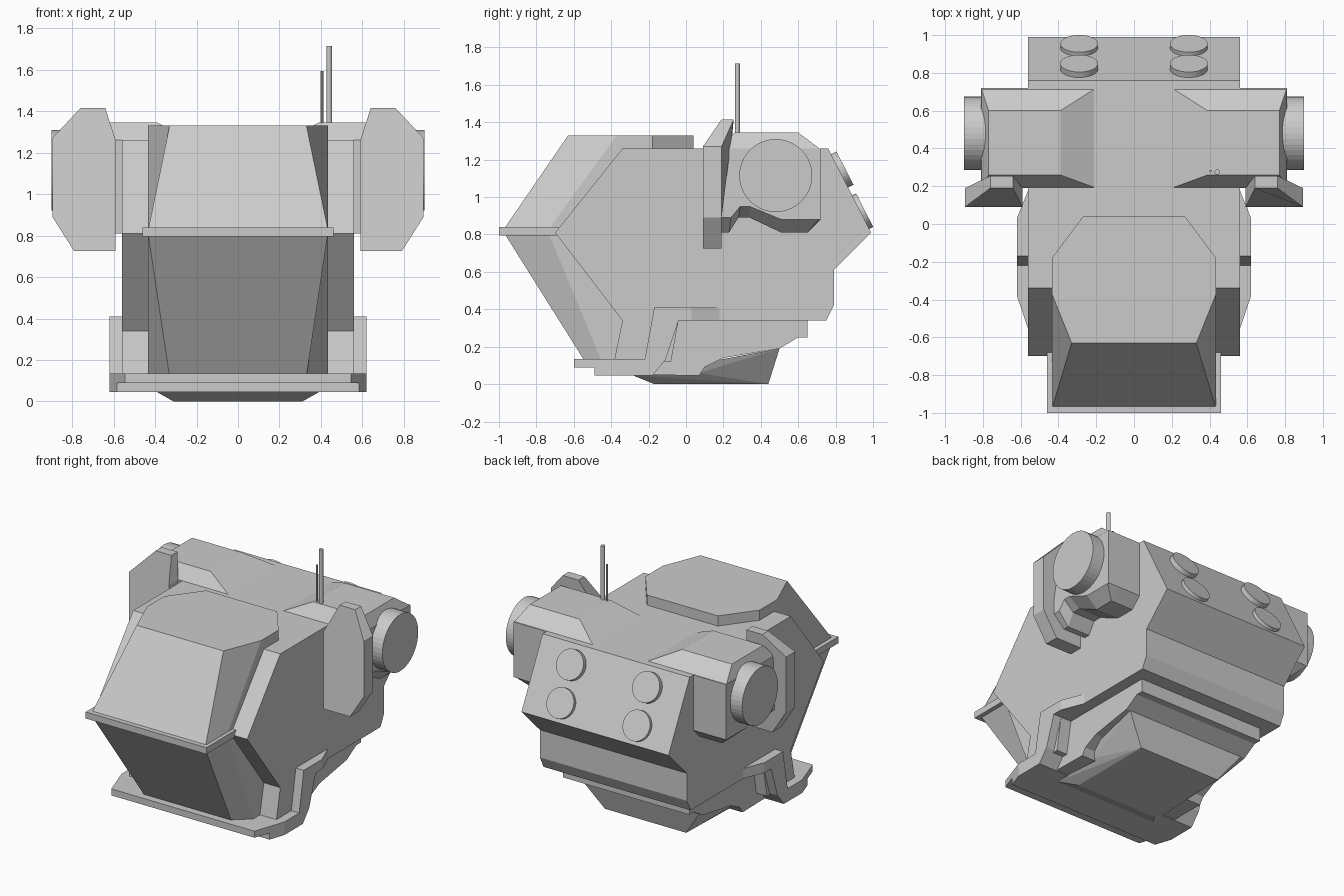
import bpy, bmesh, math
from mathutils import Matrix, Vector

cube = bpy.data.objects.get("Cube")
if cube:
    bpy.data.objects.remove(cube)

grey = bpy.data.materials.new("light_grey")
grey.use_nodes = True
COLOUR = (0.6, 0.6, 0.6, 1)
grey.diffuse_color = COLOUR
grey.node_tree.nodes["Principled BSDF"].inputs["Base Color"].default_value = COLOUR


def finish(name, bm, mirror=False):
    bmesh.ops.recalc_face_normals(bm, faces=bm.faces)
    mesh = bpy.data.meshes.new(name)
    bm.to_mesh(mesh)
    bm.free()
    mesh.materials.append(grey)
    obj = bpy.data.objects.new(name, mesh)
    bpy.context.collection.objects.link(obj)
    if mirror:
        obj.modifiers.new("Mirror", 'MIRROR').use_mirror_merge = False
    return obj


def loft_mesh(layers):
    """Skin equal-length rings of points and cap both ends."""
    bm = bmesh.new()
    rings = [[bm.verts.new(p) for p in layer] for layer in layers]
    n = len(rings[0])
    for a, b in zip(rings, rings[1:]):
        for i in range(n):
            j = (i + 1) % n
            bm.faces.new((a[i], a[j], b[j], b[i]))
    bm.faces.new(rings[0])
    bm.faces.new(rings[-1])
    return bm


def side_prism(profile, half):
    return loft_mesh([[(x, y, z) for y, z in profile] for x in (-half, half)])


def flat_ring(half_outline, z):
    """Symmetric horizontal ring from the +x half of its outline."""
    return [(x, y, z) for x, y in half_outline] + [(-x, y, z) for x, y in reversed(half_outline)]


def box(name, lo, hi):
    ring = [(lo[0], lo[1]), (hi[0], lo[1]), (hi[0], hi[1]), (lo[0], hi[1])]
    return finish(name, loft_mesh([[(x, y, z) for x, y in ring] for z in (lo[2], hi[2])]))


def cylinder(name, radius, start, end, sides, mirror=False):
    start, end = Vector(start), Vector(end)
    axis = end - start
    turn = axis.to_track_quat('Z', 'Y').to_matrix().to_4x4()
    bm = bmesh.new()
    bmesh.ops.create_cone(bm, cap_ends=True, segments=sides, radius1=radius, radius2=radius,
                          depth=axis.length, matrix=Matrix.Translation((start + end) / 2) @ turn)
    return finish(name, bm, mirror)


# Main hull
hull = [(-.34, 1.26), (.76, 1.26), (.99, .81), (.79, .61), (.79, .42), (.75, .34),
        (-.04, .34), (-.08, .12), (-.385, .12), (-.34, .34), (-.70, .81)]
finish("hull", side_prism(hull, .56))

# Stepped belly under the hull
belly = [(-.2, .4), (-.2, .05), (.07, .045), (.1, .09), (.2, .14), (.5, .19),
         (.6, .25), (.65, .25), (.65, .35)]
finish("belly", side_prism(belly, .48))

# Keel at the very bottom
bm = bmesh.new()
for s in (-1, 1):
    for x, y, z in [(.39, -.28, .045), (.39, .07, .06), (.45, .5, .19), (.31, -.17, 0), (.31, .44, 0)]:
        bm.verts.new((s * x, y, z))
bmesh.ops.convex_hull(bm, input=bm.verts)
finish("keel", bm)

# Front bumper with side straps, tapered in at both ends
strap = [(-.6, .135), (-.6, .09), (-.49, .09), (-.49, .045), (-.18, .045), (-.11, .13),
         (-.04, .34), (.18, .34), (.18, .41), (-.17, .41), (-.22, .135)]
bm = side_prism(strap, .62)
for y in (-.38, .03):
    bmesh.ops.bisect_plane(bm, geom=bm.verts[:] + bm.edges[:] + bm.faces[:],
                           plane_co=(0, y, 0), plane_no=(0, 1, 0))
for v in bm.verts:
    y = v.co.y
    half = .62 - max(0, -.38 - y) * .34 - max(0, y - .03) * .4
    v.co.x = math.copysign(half, v.co.x)
finish("bumper", bm)

# Faceted nose: upper canopy, lower chin and the rim between them
back = [(.435, -.18), (.27, .04)]
top = [(.33, -.63), (.435, -.37)] + back
rim = [(.435, -.98), (.435, -.74)] + back
chin = [(.33, -.54), (.435, -.45)] + back
finish("canopy", loft_mesh([flat_ring(rim, .82), flat_ring(top, 1.33)]))
finish("chin", loft_mesh([flat_ring(chin, .12), flat_ring(rim, .82)]))
box("nose_rim", (-.46, -1, .795), (.46, -.68, .84))

# Shoulder pods: body with chamfered underside, and raised roof
outer = [(.19, 1.26), (.72, 1.26), (.72, .88), (.71, .88), (.51, .88), (.34, .95), (.29, .95),
         (.24, .89), (.19, .89)]
inner = [(.19, 1.26), (.72, 1.26), (.72, .88), (.65, .81), (.51, .81), (.34, .89), (.28, .89),
         (.23, .81), (.19, .81)]
finish("shoulder_pod", loft_mesh([[(x, y, z) for y, z in ring]
       for x, ring in ((.5, inner), (.73, inner), (.81, outer))]), True)
base = [(.2, .19), (.81, .19), (.81, .72), (.2, .72)]
roof = [(.39, .26), (.77, .26), (.77, .6), (.39, .6)]
finish("pod_roof", loft_mesh([[(x, y, z) for x, y in ring]
       for z, ring in ((1.255, base), (1.345, roof))]), True)
cylinder("pod_disc", .195, (.7, .48, 1.115), (.9, .48, 1.115), 40, True)

# Shields in front of the pods, leaning back at the top
shield = [(.59, .725), (.79, .725), (.895, .89), (.895, 1.27), (.76, 1.415), (.64, 1.415), (.59, 1.26)]
front = [(x, .19 if z > 1.4 else .09, z) for x, z in shield]
rear = [(x, .255 if z > 1.4 else .19, z) for x, z in shield]
finish("shield", loft_mesh([front, rear]), True)

# Round lamps on the sloped back
normal = Vector((0, .89, .455))
for name, y, z in (("upper_lamp", .85, 1.155), ("lower_lamp", .955, .93)):
    tip = Vector((.29, y, z))
    cylinder(name, .1, tip - normal * .05, tip, 32, True)

# Antennas
cylinder("tall_antenna", .014, (.44, .275, 1.3), (.44, .275, 1.715), 12)
cylinder("short_antenna", .007, (.405, .28, 1.3), (.405, .28, 1.595), 8)
